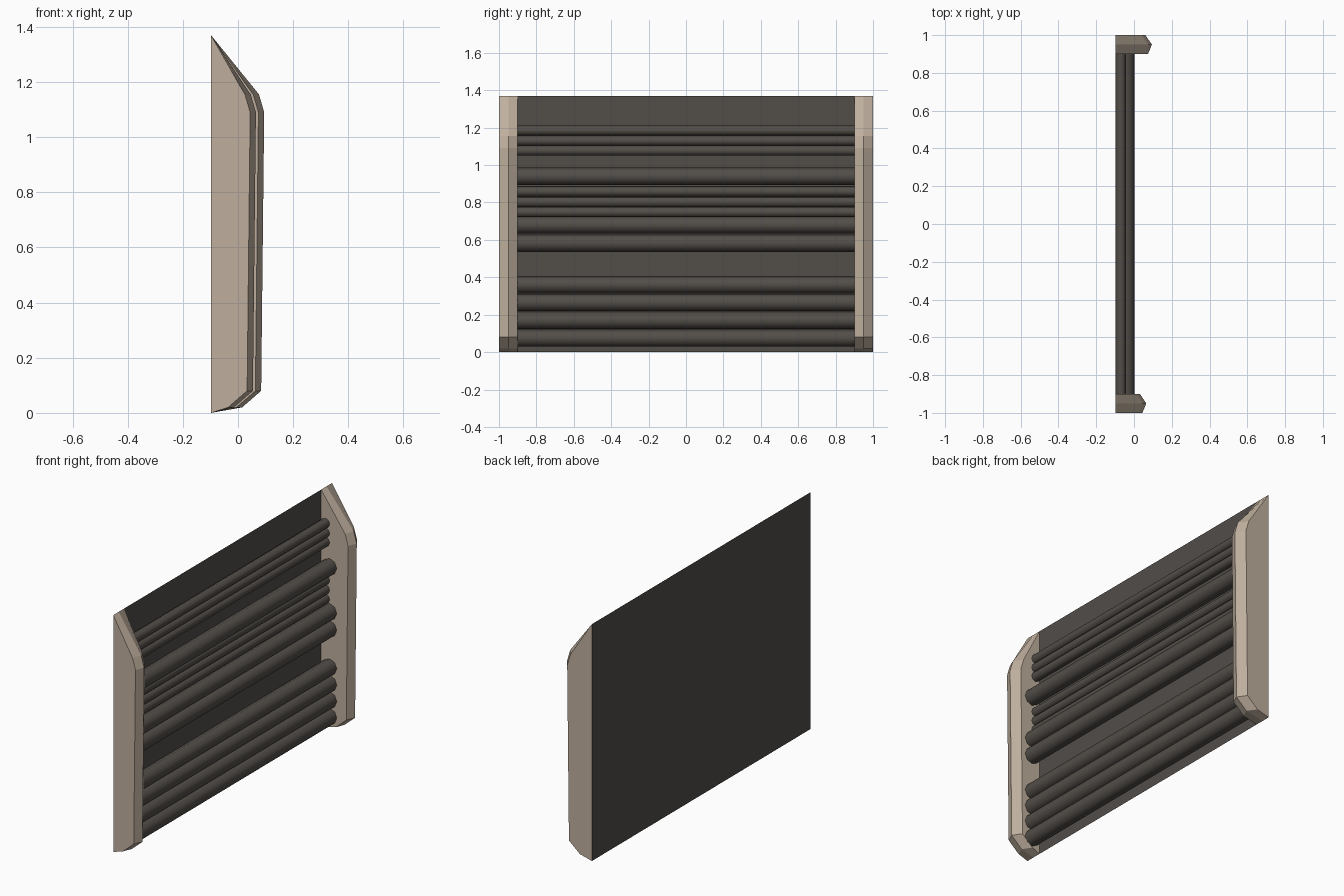
import bpy, math

if "Cube" in bpy.data.objects:
    bpy.data.objects.remove(bpy.data.objects["Cube"])

BACK = -0.098


def material(name, color):
    m = bpy.data.materials.new(name)
    m.diffuse_color = (*color, 1)
    m.use_nodes = True
    m.node_tree.nodes["Principled BSDF"].inputs["Base Color"].default_value = m.diffuse_color
    return m


STONE = material("beige_post", (0.52, 0.43, 0.34))
DARK = material("dark_pipe", (0.085, 0.075, 0.066))


def mesh_object(name, verts, faces, mat):
    me = bpy.data.meshes.new(name)
    me.from_pydata(verts, [], faces)
    me.materials.append(mat)
    ob = bpy.data.objects.new(name, me)
    bpy.context.collection.objects.link(ob)
    return ob


def profile(d, y):
    # side outline of a post whose front edge reaches x = d
    return [(BACK, y, 0), (d - 0.08, y, 0.02), (d - 0.011, y, 0.08),
            (d, y, 1.09), (d - 0.019, y, 1.155), (BACK, y, 1.37)]


def post(name, sections):
    # loft outer side, front ridge and inner side; the back is covered by the panel
    verts = [v for d, y in sections for v in profile(d, y)]
    faces = [(s + i, s + i + 1, s + i + 7, s + i + 6)
             for s in (0, 6) for i in range(5)]
    faces += [tuple(range(5, -1, -1)), tuple(range(12, 18))]
    return mesh_object(name, verts, faces, STONE)


# Side posts with a ridged front, one slightly deeper than the other
post("near_post", [(0.044, -1), (0.065, -0.95), (0.032, -0.9)])
post("far_post", [(0.074, 0.9), (0.095, 0.95), (0.06, 1)])

# Flat backing panel
mesh_object("back_panel",
            [(BACK, -1, 0), (BACK, 1, 0), (BACK, 1, 1.37), (BACK, -1, 1.37)],
            [(0, 1, 2, 3)], DARK)

# Horizontal pipes: thick and thin
SIDES = 8
THICK = [0.94, 0.68, 0.582, 0.36, 0.265, 0.17, 0.075]
THIN = [1.185, 1.13, 1.077, 0.858, 0.802, 0.748]


def pipe(name, x, z, r):
    bpy.ops.mesh.primitive_cylinder_add(
        vertices=SIDES, radius=r, depth=1.8, end_fill_type='NOTHING',
        location=(x, 0, z), rotation=(math.pi / 2, 0, 0))
    ob = bpy.context.object
    ob.name = name
    ob.data.materials.append(DARK)
    bpy.ops.object.shade_smooth_by_angle(angle=math.radians(50))


for i, z in enumerate(THICK):
    pipe(f"thick_pipe_{i + 1}", -0.044, z, 0.046)
for i, z in enumerate(THIN):
    pipe(f"thin_pipe_{i + 1}", -0.07, z, 0.027)
